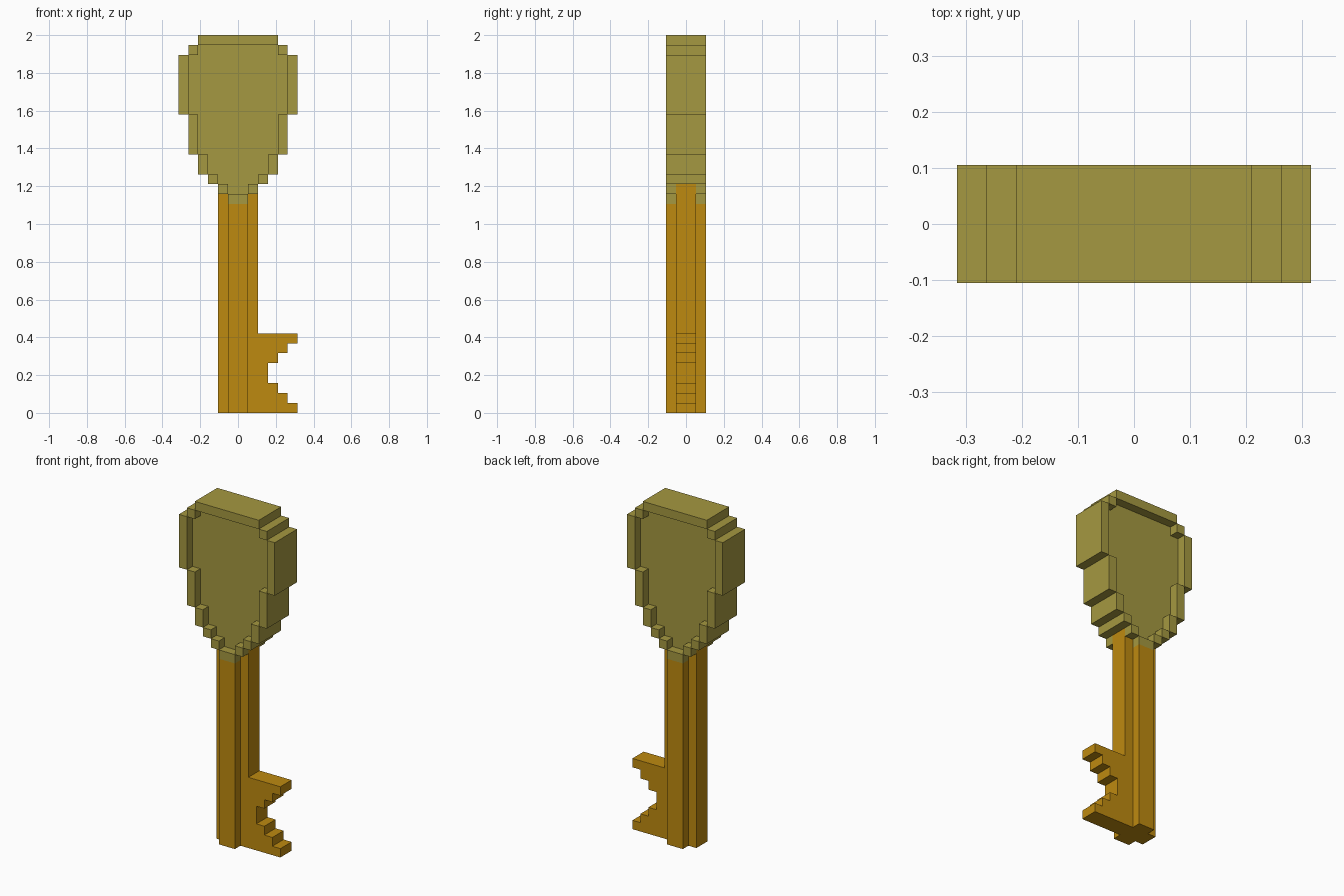
import bpy
import bmesh

U = 2 / 38  # one block

cube = bpy.data.objects.get("Cube")
if cube:
    bpy.data.objects.remove(cube, do_unlink=True)


def material(name, rgb):
    mat = bpy.data.materials.new(name)
    mat.use_nodes = True
    mat.diffuse_color = (*rgb, 1)
    mat.node_tree.nodes["Principled BSDF"].inputs["Base Color"].default_value = (*rgb, 1)
    return mat


olive = material("olive", (0.376, 0.315, 0.052))
gold = material("gold", (0.515, 0.254, 0.005))


def prism(name, outline, y0, y1, mat):
    """Extrude an x-z outline (in blocks) from y0 to y1."""
    bm = bmesh.new()
    face = bm.faces.new([bm.verts.new((x * U, y0 * U, z * U)) for x, z in outline])
    new = bmesh.ops.extrude_face_region(bm, geom=[face])["geom"]
    verts = [v for v in new if isinstance(v, bmesh.types.BMVert)]
    bmesh.ops.translate(bm, verts=verts, vec=(0, (y1 - y0) * U, 0))
    bmesh.ops.recalc_face_normals(bm, faces=bm.faces)
    mesh = bpy.data.meshes.new(name)
    bm.to_mesh(mesh)
    bm.free()
    mesh.materials.append(mat)
    obj = bpy.data.objects.new(name, mesh)
    bpy.context.collection.objects.link(obj)
    return obj


def box(name, x0, x1, y0, y1, z0, z1, mat):
    return prism(name, [(x0, z0), (x1, z0), (x1, z1), (x0, z1)], y0, y1, mat)


# Shaft blade with the stepped teeth on its left side
teeth = [(6, 0), (6, 1), (5, 1), (5, 2), (4, 2), (4, 3), (3, 3), (3, 5),
         (4, 5), (4, 6), (5, 6), (5, 7), (6, 7), (6, 8), (2, 8)]
blade_top = [(2, 23), (1, 23), (1, 22), (-1, 22), (-1, 23), (-2, 23)]
prism("shaft_blade", [(-2, 0)] + teeth + blade_top, -1, 1, gold)

# Ribs that give the shaft its cross section, and the split lower rim
for side, y0, y1 in (("front", -2, -1), ("back", 1, 2)):
    box(f"shaft_rib_{side}", -1, 1, y0, y1, 0, 21, gold)
    box(f"rim_tip_{side}", -1, 1, y0, y1, 21, 22, olive)
    for hand, x0, x1 in (("left", 1, 2), ("right", -2, -1)):
        box(f"rim_collar_{side}_{hand}", x0, x1, y0, y1, 22, 23, olive)

# Full-depth rim steps around the handle: inner x, bottom, top
steps = [(2, 23, 24), (3, 24, 26), (4, 26, 30), (5, 30, 36), (4, 36, 37)]
for i, (x, z0, z1) in enumerate(steps):
    box(f"rim_step_{i + 1}_left", x, x + 1, -2, 2, z0, z1, olive)
    box(f"rim_step_{i + 1}_right", -x - 1, -x, -2, 2, z0, z1, olive)
box("rim_top", -4, 4, -2, 2, 37, 38, olive)

# Recessed plate filling the rim
half = [(1, 22), (1, 23)]
for x, z0, z1 in steps:
    half += [(x, z0), (x, z1)]
prism("handle_plate", half + [(-x, z) for x, z in reversed(half)], -1, 1, olive)
